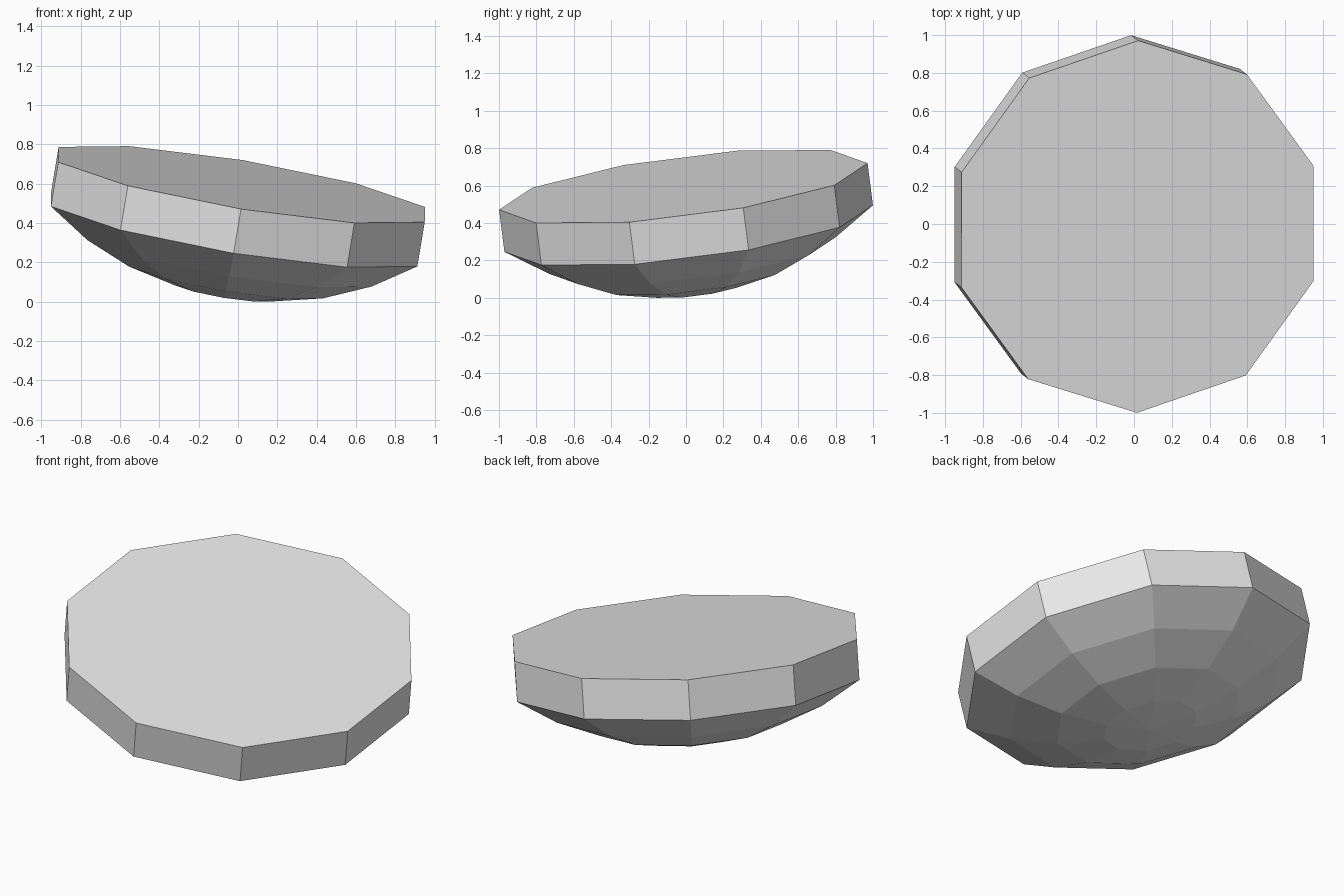
import bpy, bmesh, math
from mathutils import Matrix, Vector

cube = bpy.data.objects.get("Cube")
if cube:
    bpy.data.objects.remove(cube, do_unlink=True)

SIDES, RADIUS, RIM, DEPTH, STEPS = 10, 0.993, 0.23, 0.347, 4

grey = bpy.data.materials.new("plain grey")
grey.use_nodes = True
grey.diffuse_color = (0.8, 0.8, 0.8, 1)
grey.node_tree.nodes["Principled BSDF"].inputs["Base Color"].default_value = (0.8, 0.8, 0.8, 1)

# Profile: straight rim, then a shallow spherical cap below it
ball = (RADIUS ** 2 + DEPTH ** 2) / (2 * DEPTH)
sweep = math.asin(RADIUS / ball)
profile = [(RADIUS, 0.0)]
for i in range(STEPS):
    a = sweep * (1 - i / STEPS)
    profile.append((ball * math.sin(a), -RIM - ball * math.cos(a) + ball - DEPTH))

# Ten-sided rings joined by flat quads
bm = bmesh.new()
rings = []
for r, z in profile:
    angles = [math.pi / 2 + math.tau * k / SIDES for k in range(SIDES)]
    rings.append([bm.verts.new((r * math.cos(a), r * math.sin(a), z)) for a in angles])
bm.faces.new(rings[0])
for upper, lower in zip(rings, rings[1:]):
    for k in range(SIDES):
        n = (k + 1) % SIDES
        bm.faces.new((upper[k], lower[k], lower[n], upper[n]))

# Underside closes in a point
tip = bm.verts.new((0, 0, -RIM - DEPTH))
for k in range(SIDES):
    bm.faces.new((rings[-1][k], tip, rings[-1][(k + 1) % SIDES]))
bmesh.ops.recalc_face_normals(bm, faces=bm.faces[:])

# Tilt the bowl and rest it on the ground
up = Vector((0.166, -0.127, 1)).normalized()
side = Vector((0.0035, 0.992, 0.126)).cross(up).normalized()
back = up.cross(side)
tilt = Matrix((side, back, up)).transposed().to_4x4()
bm.transform(tilt)
for axis in range(3):
    values = [v.co[axis] for v in bm.verts]
    shift = min(values) if axis == 2 else (min(values) + max(values)) / 2
    for v in bm.verts:
        v.co[axis] -= shift

mesh = bpy.data.meshes.new("faceted_bowl")
bm.to_mesh(mesh)
bm.free()
mesh.materials.append(grey)
bowl = bpy.data.objects.new("faceted_bowl", mesh)
bpy.context.collection.objects.link(bowl)
